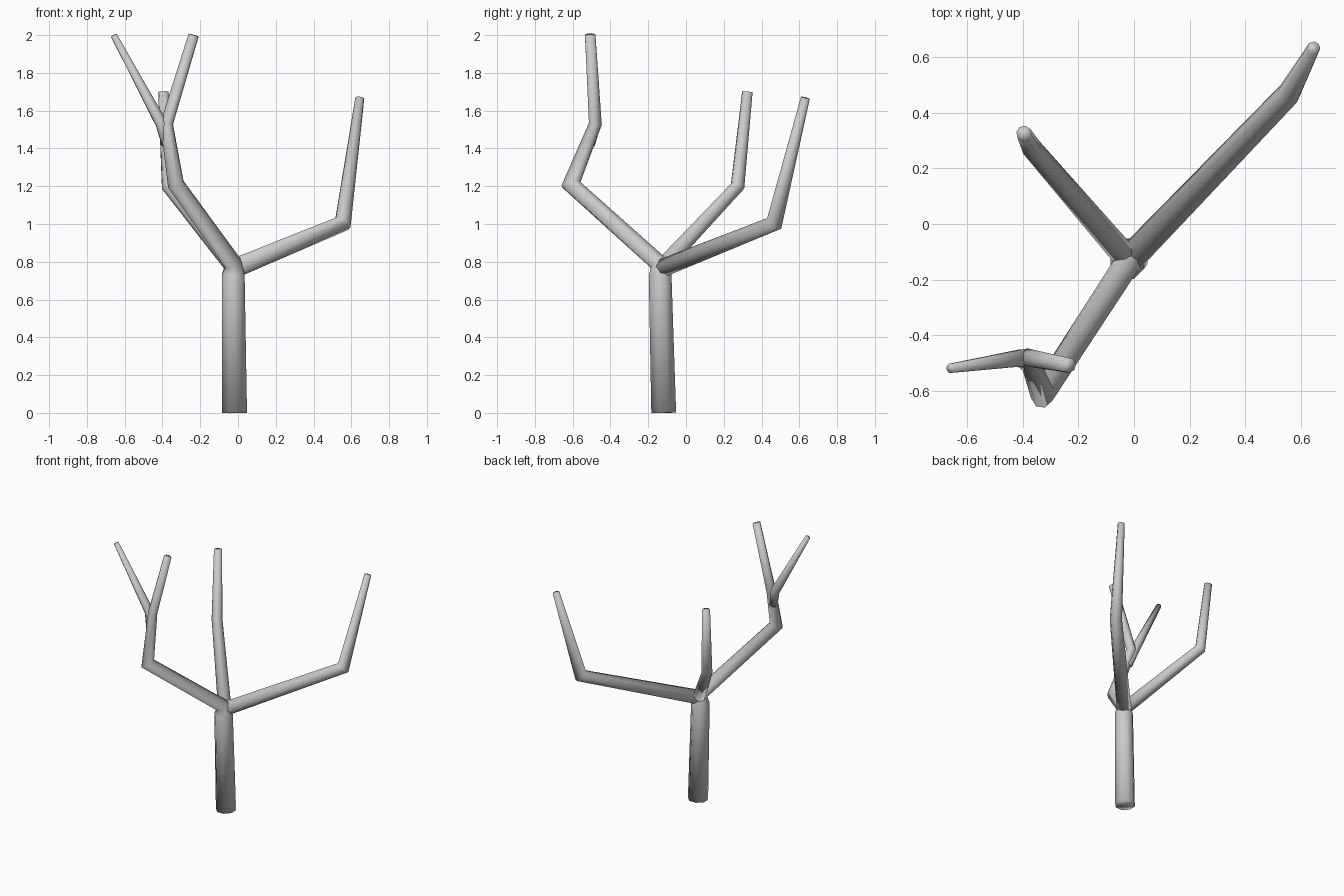
import bpy, bmesh, math
from mathutils import Vector

cube = bpy.data.objects.get("Cube")
if cube:
    bpy.data.objects.remove(cube, do_unlink=True)

SIDES = 8
GREY = (0.6, 0.6, 0.6, 1.0)

bark = bpy.data.materials.new("grey_bark")
bark.use_nodes = True
bark.diffuse_color = GREY
shader = bark.node_tree.nodes["Principled BSDF"]
shader.inputs["Base Color"].default_value = GREY
shader.inputs["Roughness"].default_value = 0.8


def limb(name, path):
    """Tapered tube through (x, y, z, radius) points, mitred at each bend."""
    pts = [Vector(p[:3]) for p in path]
    dirs = [(b - a).normalized() for a, b in zip(pts, pts[1:])]
    bm = bmesh.new()
    rings = []
    u = Vector((1, 0, 0))
    for i, p in enumerate(pts):
        d = dirs[min(i, len(dirs) - 1)]
        before = dirs[max(i - 1, 0)]
        # ring lies in the cross-section of the incoming piece, slid onto the mitre plane
        u = (u - before * u.dot(before)).normalized()
        v = before.cross(u)
        plane = (before + d).normalized()
        ring = []
        for k in range(SIDES):
            a = 2 * math.pi * (k + 0.5) / SIDES
            off = (u * math.cos(a) + v * math.sin(a)) * path[i][3]
            off -= before * (off.dot(plane) / before.dot(plane))
            ring.append(bm.verts.new(p + off))
        rings.append(ring)
        u = before.rotation_difference(d) @ u
    for low, high in zip(rings, rings[1:]):
        for k in range(SIDES):
            n = (k + 1) % SIDES
            bm.faces.new((low[k], low[n], high[n], high[k]))
    bm.faces.new(rings[0][::-1])
    bm.faces.new(rings[-1])
    bmesh.ops.recalc_face_normals(bm, faces=bm.faces)
    mesh = bpy.data.meshes.new(name)
    bm.to_mesh(mesh)
    bm.free()
    mesh.materials.append(bark)
    mesh.shade_smooth()
    obj = bpy.data.objects.new(name, mesh)
    bpy.context.collection.objects.link(obj)


# Trunk flowing into the front branch and its inner twig
limb("trunk_and_front_branch", [
    (-0.018, -0.118, 0, 0.071), (-0.025, -0.137, 0.73, 0.065),
    (-0.025, -0.142, 0.79, 0.047), (-0.329, -0.61, 1.21, 0.044),
    (-0.378, -0.48, 1.53, 0.034), (-0.235, -0.507, 2.0, 0.028)])

# Outer twig of the front branch, rooted just below the fork
limb("front_outer_twig", [
    (-0.375, -0.51, 1.42, 0.03), (-0.405, -0.481, 1.53, 0.033),
    (-0.658, -0.518, 2.0, 0.018)])

# Long left branch
limb("left_branch", [
    (-0.02, -0.13, 0.765, 0.052), (0.555, 0.467, 1.003, 0.043),
    (0.645, 0.632, 1.668, 0.024)])

# Rear branch
limb("rear_branch", [
    (-0.02, -0.13, 0.77, 0.046), (-0.367, 0.273, 1.2, 0.037),
    (-0.395, 0.325, 1.7, 0.028)])
